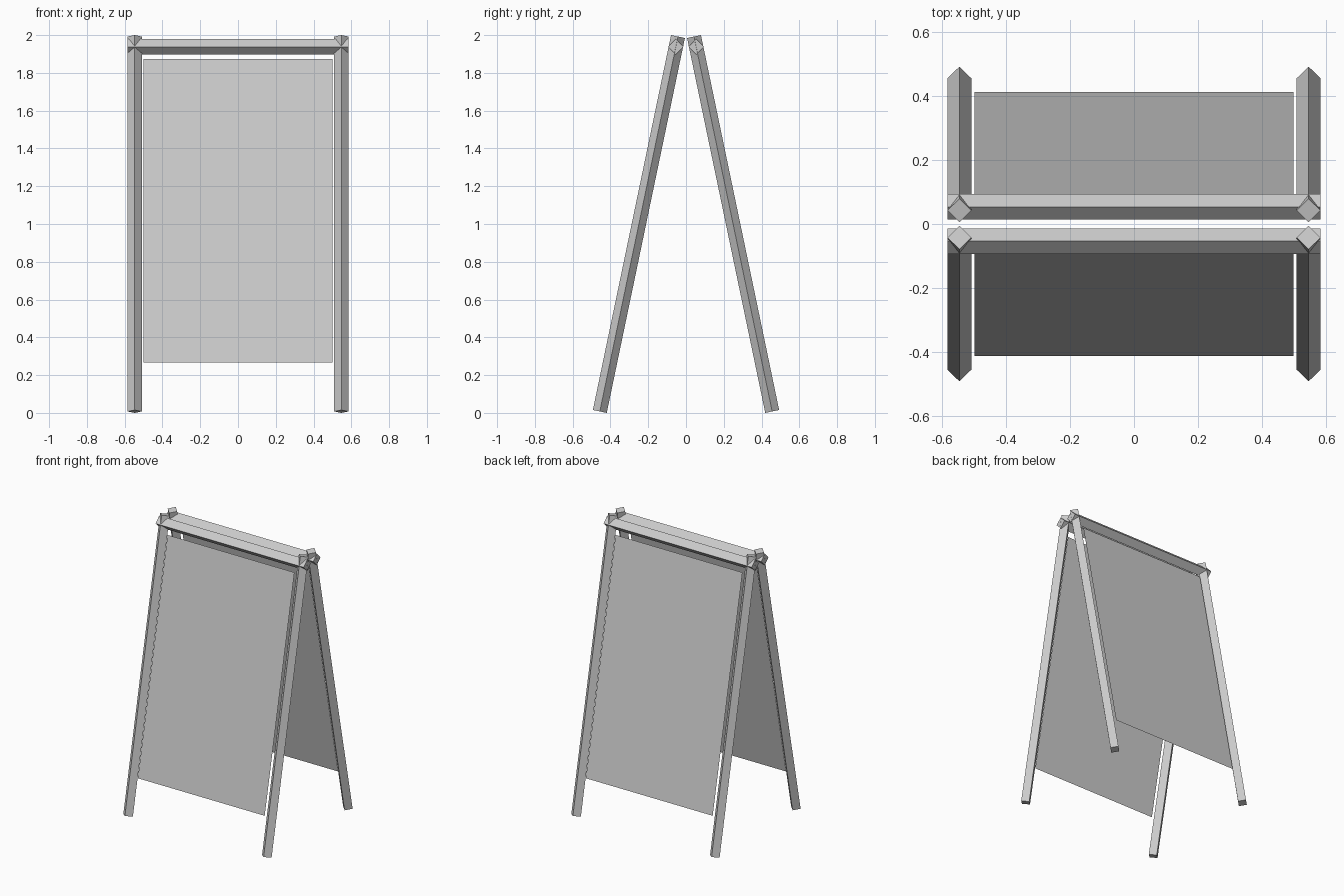
import bpy
from math import pi, atan2, hypot

if "Cube" in bpy.data.objects:
    bpy.data.objects.remove(bpy.data.objects["Cube"])

LEG_R, BAR_R = 0.0375, 0.0405
LEG_X, BAR_HALF = 0.547, 0.584
TOP_Y, BOT_Y = 0.0425, 0.4563        # leg axis ends
TOP_Z, BOT_Z = 1.9923, 0.0077
TILT = atan2(BOT_Y - TOP_Y, TOP_Z - BOT_Z)
LENGTH = hypot(BOT_Y - TOP_Y, TOP_Z - BOT_Z)


def beam(name, radius, length, loc, rot):
    """Square timber set on its corner."""
    bpy.ops.mesh.primitive_cylinder_add(vertices=4, radius=radius, depth=length,
                                        location=loc, rotation=rot)
    bpy.context.object.name = name


for side, s in (("front", -1), ("back", 1)):
    # Leaning legs
    for hand, h in (("left", -1), ("right", 1)):
        beam(f"{side}_{hand}_leg", LEG_R, LENGTH,
             (h * LEG_X, s * (TOP_Y + BOT_Y) / 2, (TOP_Z + BOT_Z) / 2),
             (s * TILT, 0, 0))

    # Top crossbar
    beam(f"{side}_crossbar", BAR_R, 2 * BAR_HALF, (0, s * 0.054, 1.938), (0, pi / 2, 0))

    # Flat sign panel, facing outward
    bpy.ops.mesh.primitive_plane_add(size=1, location=(0, s * 0.246, 1.07),
                                     rotation=(pi / 2 - TILT, 0, pi if s > 0 else 0))
    panel = bpy.context.object
    panel.name = f"{side}_sign_panel"
    panel.scale = (1.0, 1.641, 1)
